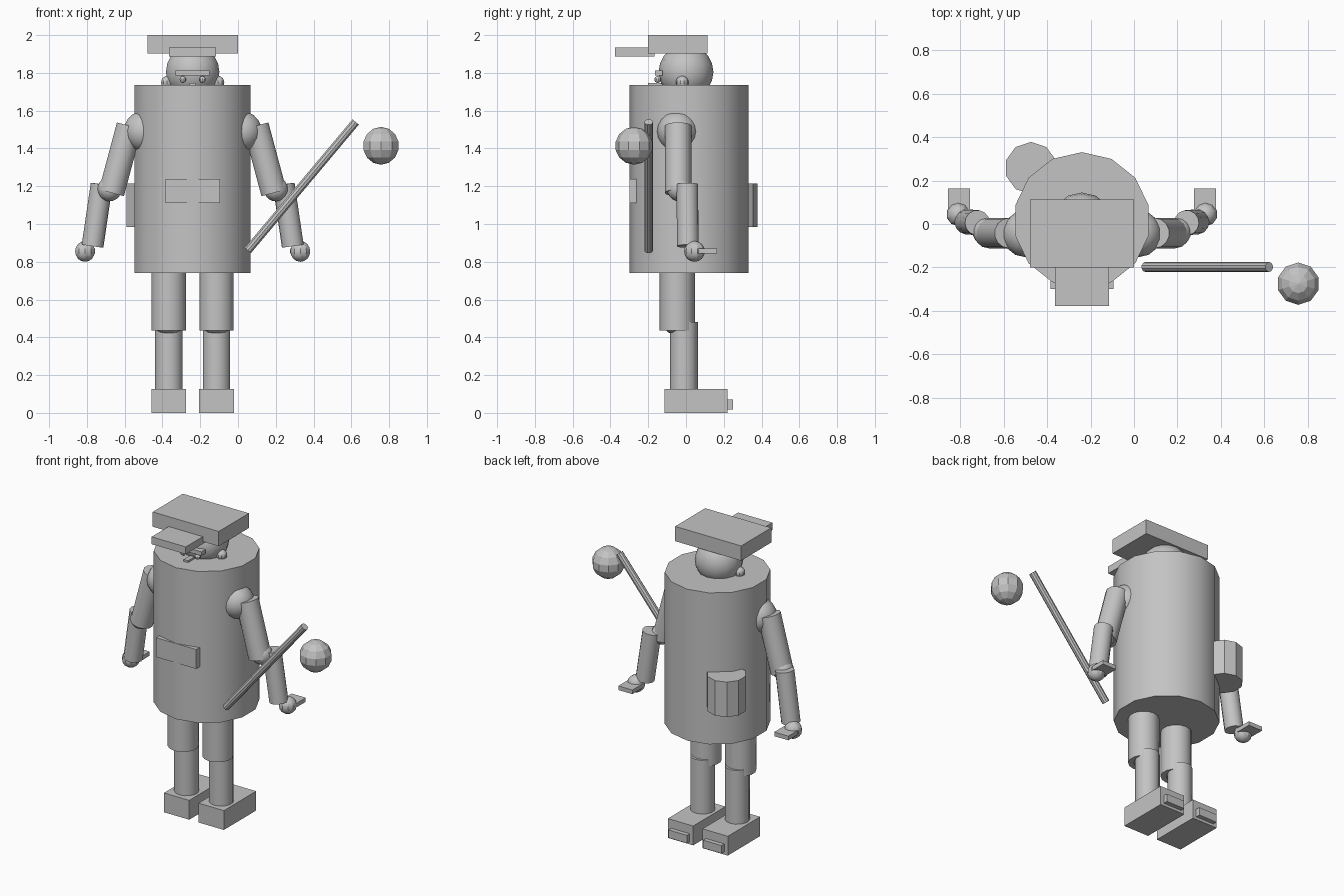
import bpy
import math
from mathutils import Vector

cube = bpy.data.objects.get("Cube")
if cube:
    bpy.data.objects.remove(cube, do_unlink=True)

CX = -0.24  # the figure's own centre line

grey = bpy.data.materials.new("plain_grey")
grey.use_nodes = True
COLOUR = (0.55, 0.55, 0.55, 1)
grey.diffuse_color = COLOUR
grey.node_tree.nodes["Principled BSDF"].inputs["Base Color"].default_value = COLOUR


def finish(name, smooth=True):
    ob = bpy.context.object
    ob.name = name
    ob.data.materials.append(grey)
    if smooth:
        bpy.ops.object.shade_smooth_by_angle(angle=math.radians(30))
    return ob


def box(name, x, y, z):
    """Box from (low, high) ranges on each axis."""
    spans = (x, y, z)
    bpy.ops.mesh.primitive_cube_add(size=1, location=[(a + b) / 2 for a, b in spans])
    ob = finish(name, False)
    for v in ob.data.vertices:
        v.co = [c * (b - a) for c, (a, b) in zip(v.co, spans)]


def ball(name, centre, r, segments=14, rings=10, smooth=True):
    bpy.ops.mesh.primitive_uv_sphere_add(segments=segments, ring_count=rings,
                                         radius=r, location=centre)
    finish(name, smooth)


def rod(name, start, end, r, sides=14, smooth=True):
    """Capped cylinder between two points."""
    a, b = Vector(start), Vector(end)
    d = b - a
    bpy.ops.mesh.primitive_cylinder_add(vertices=sides, radius=r, depth=d.length,
                                        location=(a + b) / 2)
    ob = finish(name, smooth)
    ob.rotation_mode = 'QUATERNION'
    ob.rotation_quaternion = Vector((0, 0, 1)).rotation_difference(d)


def wide(x, half):
    return (x - half, x + half)


# Torso, front pocket and back pouch
rod("torso", (CX, 0.016, 0.74), (CX, 0.016, 1.735), 0.315)
box("front_pocket", wide(CX, 0.145), (-0.3, -0.255), (1.11, 1.237))
rod("back_pouch", (-0.475, 0.258, 0.985), (-0.475, 0.258, 1.215), 0.12, 10, False)

# Head, hat and face
ball("head", (CX, 0, 1.805), 0.145)
box("hat", wide(CX, 0.24), (-0.2, 0.113), (1.903, 2.0))
box("hat_brim", wide(CX, 0.124), (-0.377, -0.167), (1.887, 1.935))
box("brow", wide(CX, 0.09), (-0.165, -0.125), (1.786, 1.812))
box("nose", wide(CX, 0.016), (-0.2, -0.13), (1.69, 1.747))

# Paired parts, mirrored across the figure's centre line
for side, s in (("left", 1), ("right", -1)):
    def at(dx, y, z):
        return (CX + s * dx, y, z)

    ball(side + "_eye", at(0.052, -0.15, 1.765), 0.018, 10, 8)
    ball(side + "_ear", at(0.135, -0.02, 1.75), 0.034, 10, 8)

    # Arm
    ball(side + "_shoulder", at(0.26, -0.045, 1.49), 0.108)
    rod(side + "_upper_arm", at(0.335, -0.042, 1.52), at(0.43, -0.042, 1.165), 0.07)
    ball(side + "_elbow", at(0.44, -0.035, 1.185), 0.065)
    rod(side + "_forearm", at(0.482, 0.006, 1.21), at(0.53, 0.01, 0.883), 0.058)
    ball(side + "_hand", at(0.57, 0.045, 0.855), 0.055, 10, 8)
    box(side + "_fingers", wide(CX + s * 0.567, 0.051), (0.06, 0.163), (0.843, 0.87))

    # Leg
    leg = 0.126
    rod(side + "_thigh", at(leg, -0.046, 0.437), at(leg, -0.046, 0.78), 0.093)
    ball(side + "_knee", at(leg, -0.042, 0.5), 0.09)
    rod(side + "_shin", at(leg, -0.011, 0.1), at(leg, -0.011, 0.48), 0.074)
    box(side + "_foot", wide(CX + s * leg, 0.092), (-0.115, 0.22), (0, 0.127))
    box(side + "_heel", wide(CX + s * leg, 0.067), (0.2, 0.249), (0.018, 0.07))

# Baton and loose ball beside the figure
rod("baton", (0.052, -0.198, 0.86), (0.623, -0.198, 1.54), 0.023, 10)
ball("loose_ball", (0.757, -0.275, 1.414), 0.1, 10, 7, False)
